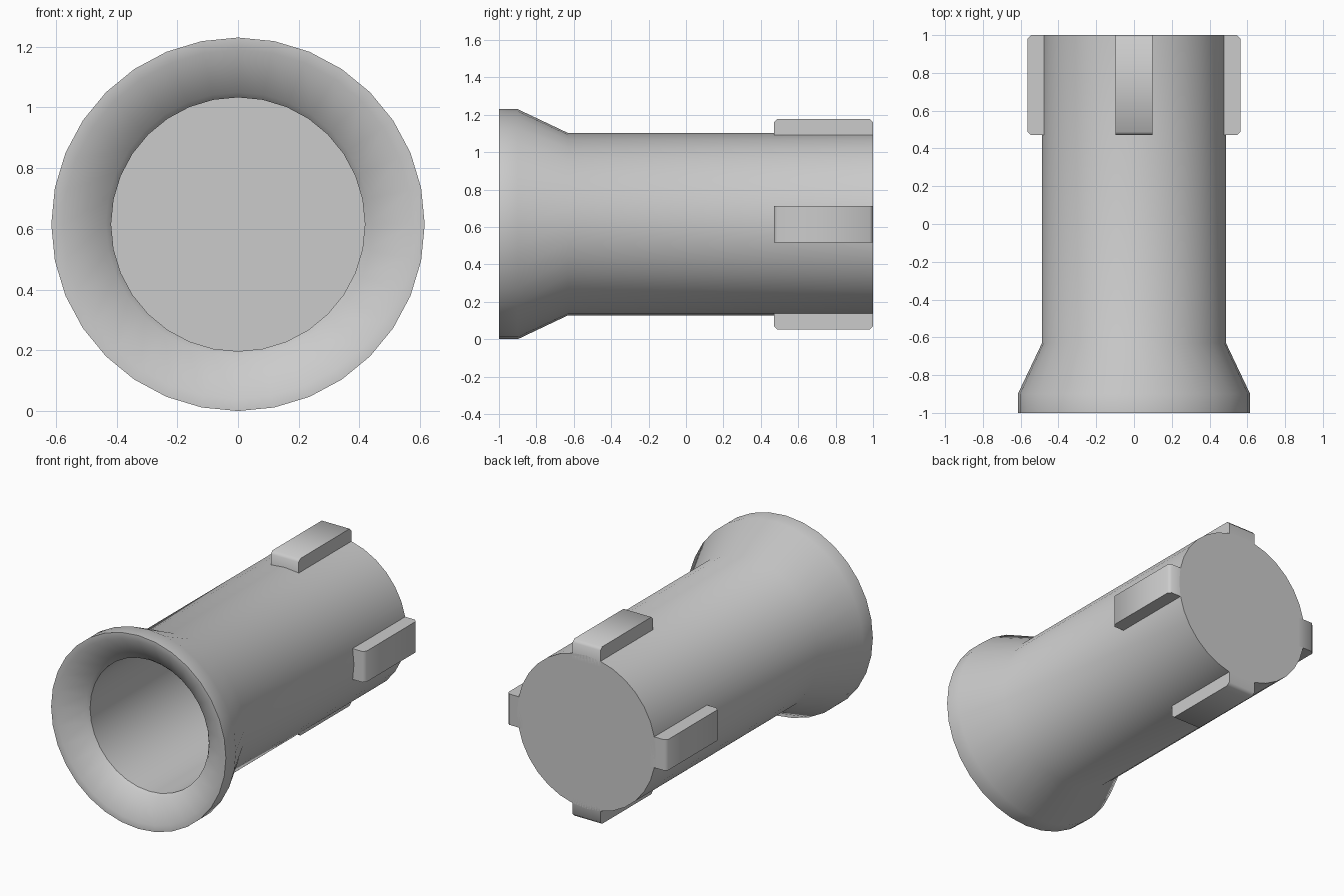
import bpy, bmesh, math
from mathutils import Matrix, Vector

if "Cube" in bpy.data.objects:
    bpy.data.objects.remove(bpy.data.objects["Cube"])

SIDES = 32
AXIS_Z = 0.615


def finish(name, bm, angle):
    bmesh.ops.recalc_face_normals(bm, faces=bm.faces)
    mesh = bpy.data.meshes.new(name)
    bm.to_mesh(mesh)
    bm.free()
    obj = bpy.data.objects.new(name, mesh)
    obj.location.z = AXIS_Z
    bpy.context.collection.objects.link(obj)
    bpy.ops.object.select_all(action='DESELECT')
    obj.select_set(True)
    bpy.context.view_layer.objects.active = obj
    bpy.ops.object.shade_smooth_by_angle(angle=math.radians(angle))
    return obj


# Hollow tube: (radius, y) profile from the closed back, over the flange, into the bore
profile = [(0.487, 1.0), (0.487, -0.63), (0.615, -0.9), (0.615, -1.0),
           (0.575, -1.0), (0.435, -0.91), (0.418, -0.89), (0.418, 0.9)]
bm = bmesh.new()
rings = []
for r, y in profile:
    ring = []
    for i in range(SIDES):
        a = 2 * math.pi * i / SIDES
        ring.append(bm.verts.new((r * math.sin(a), y, r * math.cos(a))))
    rings.append(ring)
for a, b in zip(rings, rings[1:]):
    for i in range(SIDES):
        j = (i + 1) % SIDES
        bm.faces.new((a[i], a[j], b[j], b[i]))
bm.faces.new(rings[0])      # back end cap
bm.faces.new(rings[-1])     # bore floor
finish("flanged_tube", bm, 40)

# Four lugs around the closed end, with chamfered outer edges
for k, name in enumerate(("lug_top", "lug_right", "lug_bottom", "lug_left")):
    inner, outer, front, back = 0.44, 0.563, 0.47, 1.0
    bm = bmesh.new()
    bmesh.ops.create_cube(bm, size=1)
    bmesh.ops.scale(bm, vec=(0.196, back - front, outer - inner), verts=bm.verts)
    bmesh.ops.translate(bm, vec=(0, (front + back) / 2, (inner + outer) / 2), verts=bm.verts)
    ends = [e for e in bm.edges
            if all(v.co.z > 0.5 for v in e.verts)
            and abs(e.verts[0].co.y - e.verts[1].co.y) < 0.01]
    bmesh.ops.bevel(bm, geom=ends, offset=0.018, segments=1, affect='EDGES')
    bmesh.ops.rotate(bm, verts=bm.verts, cent=Vector(),
                     matrix=Matrix.Rotation(k * math.pi / 2, 3, 'Y'))
    finish(name, bm, 50)
